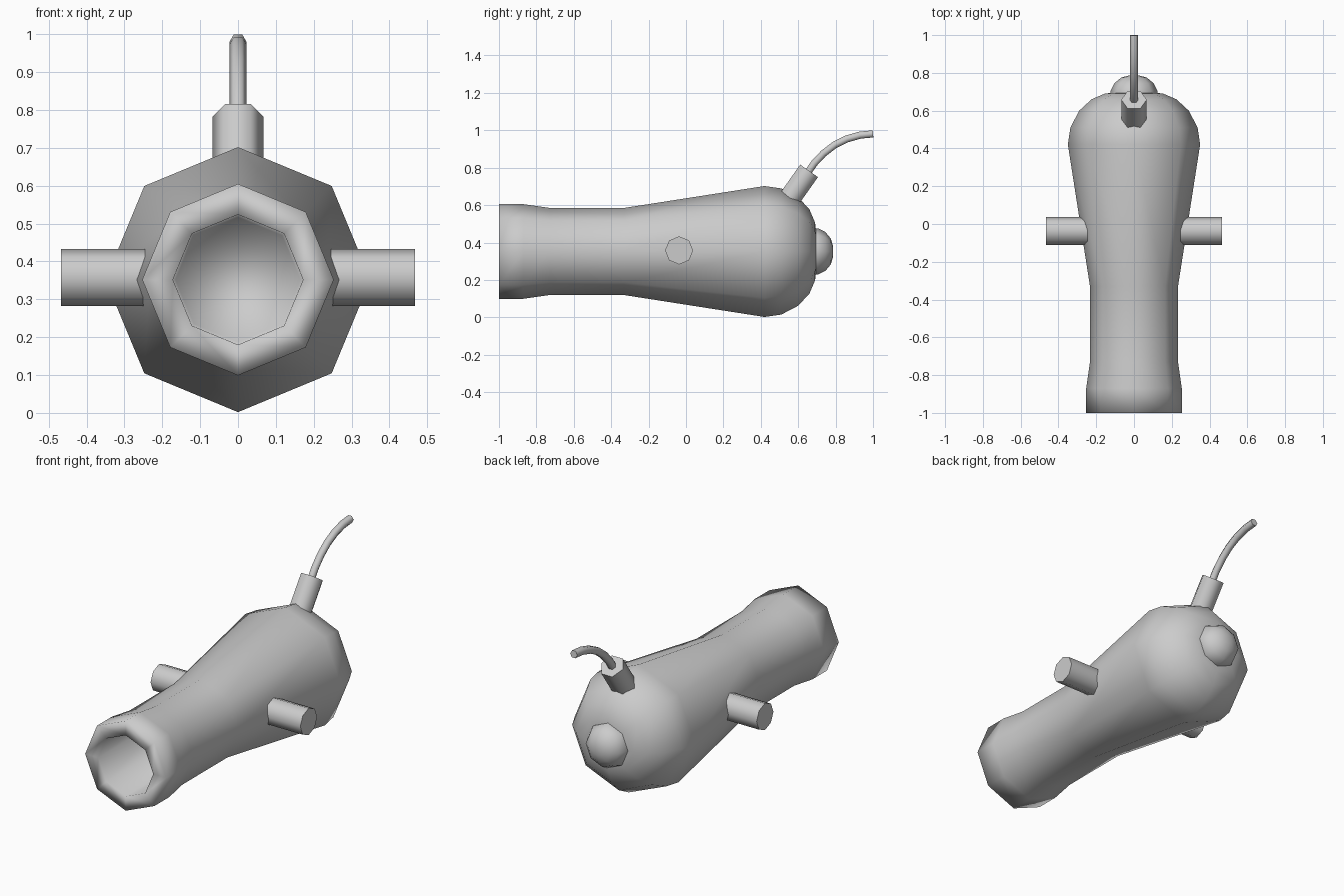
import bpy, bmesh
from math import cos, sin, pi, radians
from mathutils import Vector

if "Cube" in bpy.data.objects:
    bpy.data.objects.remove(bpy.data.objects["Cube"])

AXIS_Z = 0.352


def sweep(name, rings, sides, side, axis=None, smooth=180):
    """Skin regular polygons along a path; rings = [(point, radius), ...]."""
    bm = bmesh.new()
    pts = [Vector(p) for p, _ in rings]
    side = Vector(side)
    loops = []
    for i, (_, r) in enumerate(rings):
        t = Vector(axis) if axis else pts[min(i + 1, len(pts) - 1)] - pts[max(i - 1, 0)]
        up = side.cross(t).normalized()
        loops.append([bm.verts.new(pts[i] + r * (cos(a) * side + sin(a) * up))
                      for a in (2 * pi * k / sides for k in range(sides))])
    for a, b in zip(loops, loops[1:]):
        for k in range(sides):
            n = (k + 1) % sides
            bm.faces.new((a[k], a[n], b[n], b[k]))
    bm.faces.new(loops[0])
    bm.faces.new(loops[-1])
    bmesh.ops.recalc_face_normals(bm, faces=bm.faces)
    me = bpy.data.meshes.new(name)
    bm.to_mesh(me)
    bm.free()
    ob = bpy.data.objects.new(name, me)
    bpy.context.collection.objects.link(ob)
    bpy.ops.object.select_all(action='DESELECT')
    ob.select_set(True)
    bpy.context.view_layer.objects.active = ob
    if smooth >= 180:
        bpy.ops.object.shade_smooth()
    else:
        bpy.ops.object.shade_smooth_by_angle(angle=radians(smooth))
    return ob


def along_y(profile):
    return [((0, y, AXIS_Z), r) for y, r in profile]


# Barrel: bore, muzzle rim, waist, swelling breech and rounded back
barrel = [(-0.40, 0.165), (-1.0, 0.172), (-1.0, 0.253), (-0.87, 0.253),
          (-0.73, 0.233), (-0.33, 0.233), (0.42, 0.35), (0.51, 0.337),
          (0.60, 0.29), (0.66, 0.225), (0.69, 0.155), (0.697, 0.10)]
sweep("barrel", along_y(barrel), 8, (1, 0, 0), (0, 1, 0))

# Rounded knob on the back
knob = [(0.67, 0.124), (0.705, 0.124), (0.745, 0.104), (0.775, 0.068), (0.787, 0.025)]
sweep("back_knob", along_y(knob), 8, (1, 0, 0), (0, 1, 0), 50)

# Side pivots
for s, label in ((-1, "left"), (1, "right")):
    sweep(label + "_pivot", [((s * 0.235, -0.037, 0.358), 0.075),
                             ((s * 0.467, -0.037, 0.358), 0.075)],
          8, (0, 0, 1), (s, 0, 0), 61)

# Hexagonal fuse holder, tilted backwards
sweep("fuse_holder", [((0, 0.555, 0.637), 0.067), ((0, 0.658, 0.783), 0.067)],
      6, (1, 0, 0), None, 61)

# Curved fuse
path = [(0.645, 0.765), (0.685, 0.823), (0.735, 0.876), (0.795, 0.922),
        (0.86, 0.954), (0.93, 0.974), (1.0, 0.981)]
sweep("fuse", [((0, y, z), 0.022) for y, z in path], 6, (1, 0, 0), None, 61)
